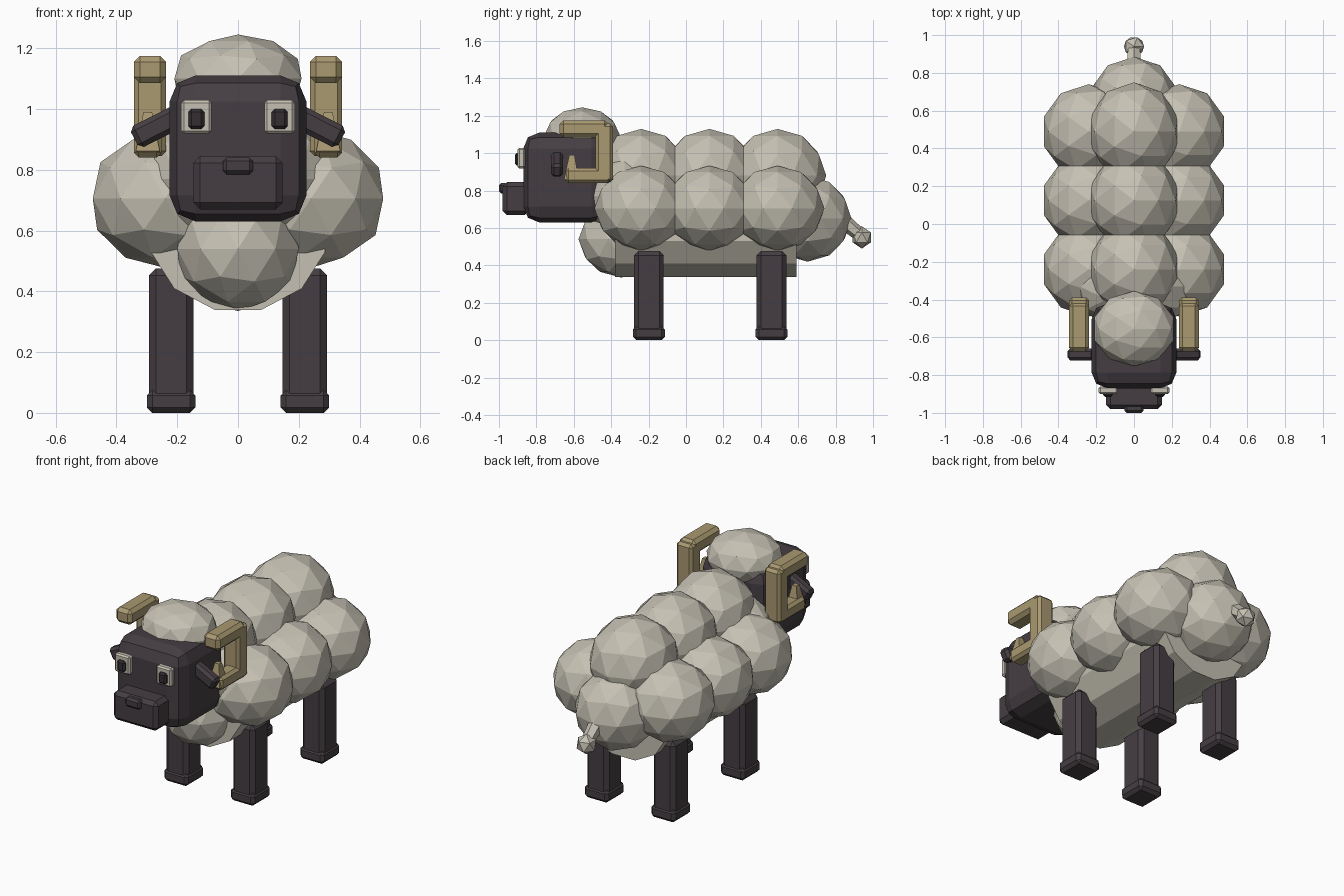
import bpy, bmesh, math
from mathutils import Vector, Matrix

cube = bpy.data.objects.get("Cube")
if cube:
    bpy.data.objects.remove(cube, do_unlink=True)


def material(name, rgb):
    m = bpy.data.materials.new(name)
    m.use_nodes = True
    m.diffuse_color = (*rgb, 1)
    m.node_tree.nodes["Principled BSDF"].inputs["Base Color"].default_value = (*rgb, 1)
    return m


WOOL = material("wool_cream", (0.56, 0.53, 0.45))
DARK = material("dark_hide", (0.06, 0.048, 0.056))
HORN = material("horn_tan", (0.40, 0.32, 0.165))
EYE = material("eye_white", (0.56, 0.53, 0.45))
PUPIL = material("pupil_black", (0.035, 0.027, 0.033))


def finish(name, bm, mat):
    mesh = bpy.data.meshes.new(name)
    bm.to_mesh(mesh)
    bm.free()
    mesh.materials.append(mat)
    obj = bpy.data.objects.new(name, mesh)
    bpy.context.collection.objects.link(obj)
    return obj


def box(name, center, size, mat, bevel=0.015, segments=1, turn=0.0):
    """Bevelled block, optionally turned about the y axis."""
    bm = bmesh.new()
    bmesh.ops.create_cube(bm, size=1)
    bmesh.ops.scale(bm, vec=size, verts=bm.verts)
    bmesh.ops.bevel(bm, geom=bm.edges[:], offset=bevel, segments=segments,
                    profile=0.5, affect='EDGES')
    bmesh.ops.transform(bm, matrix=Matrix.Translation(center) @ Matrix.Rotation(turn, 4, 'Y'),
                        verts=bm.verts)
    return finish(name, bm, mat)


def span(name, x, y, z, mat, bevel=0.015, segments=1):
    """Bevelled block given by its limits on each axis."""
    lo, hi = Vector((x[0], y[0], z[0])), Vector((x[1], y[1], z[1]))
    return box(name, (lo + hi) / 2, hi - lo, mat, bevel, segments)


def puff(name, center, radii, detail=2):
    """Faceted tuft of wool."""
    bm = bmesh.new()
    bmesh.ops.create_icosphere(bm, subdivisions=detail, radius=1)
    bmesh.ops.scale(bm, vec=radii, verts=bm.verts)
    bmesh.ops.translate(bm, vec=center, verts=bm.verts)
    return finish(name, bm, WOOL)


def rod(name, a, b, r1, r2, mat, sides, widen=1.0, roll=0.0):
    """Straight tapered prism from a to b."""
    a, b = Vector(a), Vector(b)
    bm = bmesh.new()
    bmesh.ops.create_cone(bm, cap_ends=True, segments=sides, radius1=r1, radius2=r2,
                          depth=(b - a).length)
    bmesh.ops.rotate(bm, cent=(0, 0, 0), matrix=Matrix.Rotation(roll, 3, 'Z'), verts=bm.verts)
    q = Vector((0, 0, 1)).rotation_difference(b - a).to_matrix()
    bmesh.ops.rotate(bm, cent=(0, 0, 0), matrix=q, verts=bm.verts)
    bmesh.ops.scale(bm, vec=(widen, 1, 1), verts=bm.verts)
    bmesh.ops.translate(bm, vec=(a + b) / 2, verts=bm.verts)
    return finish(name, bm, mat)


# Body core and rows of wool
rod("body", (0, -0.38, 0.6), (0, 0.59, 0.6), 0.27, 0.27, WOOL, 12, 1.1, math.radians(15))
for i, y in enumerate((-0.24, 0.125, 0.49)):
    puff(f"back_wool_{i}", (0, y, 0.88), (0.245, 0.26, 0.25))
    for s, side in ((1, "left"), (-1, "right")):
        puff(f"{side}_wool_{i}", (s * 0.24, y, 0.705), (0.25, 0.25, 0.228))
puff("neck_wool", (0, -0.33, 0.77), (0.34, 0.225, 0.24))
puff("chest_wool", (0, -0.345, 0.54), (0.21, 0.23, 0.205))
puff("rump_wool", (0, 0.65, 0.65), (0.235, 0.235, 0.23))

# Tail
rod("tail", (0, 0.82, 0.655), (0, 0.945, 0.55), 0.045, 0.034, WOOL, 6)
puff("tail_tip", (0, 0.94, 0.55), (0.06, 0.057, 0.06), 1)

# Head, muzzle and woolly cap
span("head", (-0.225, 0.225), (-0.87, -0.42), (0.63, 1.11), DARK, 0.085, 2)
span("muzzle", (-0.147, 0.147), (-0.98, -0.84), (0.67, 0.845), DARK, 0.022)
span("nose", (-0.05, 0.05), (-1.0, -0.955), (0.785, 0.84), DARK, 0.012)
puff("cap_wool", (0, -0.555, 1.1), (0.22, 0.2, 0.145))

for s, side in ((1, "left"), (-1, "right")):
    # Eyes and ears
    box(f"{side}_eye", (s * 0.137, -0.88, 0.974), (0.1, 0.04, 0.11), EYE, 0.009)
    box(f"{side}_pupil", (s * 0.137, -0.9, 0.967), (0.052, 0.03, 0.066), PUPIL, 0.01)
    box(f"{side}_ear", (s * 0.268, -0.69, 0.94), (0.165, 0.064, 0.078), DARK, 0.016,
        turn=s * math.radians(27))

    # Squared curling horns
    x = sorted((s * 0.237, s * 0.343))
    span(f"{side}_horn_top", x, (-0.675, -0.415), (1.085, 1.175), HORN, 0.02)
    span(f"{side}_horn_back", x, (-0.485, -0.39), (0.845, 1.16), HORN, 0.016)
    low = sorted((s * 0.252, s * 0.343))
    span(f"{side}_horn_bottom", low, (-0.645, -0.4), (0.84, 0.92), HORN, 0.016)
    rod(f"{side}_horn_tip", (s * 0.297, -0.613, 0.86), (s * 0.297, -0.61, 0.99),
        0.056, 0.02, HORN, 4, 1.0, math.radians(45))

    # Legs and hooves
    for end, y in (("front", -0.198), ("back", 0.457)):
        span(f"{end}_{side}_leg", sorted((s * 0.147, s * 0.293)), (y - 0.079, y + 0.079),
             (0.03, 0.475), DARK, 0.023)
        span(f"{end}_{side}_hoof", sorted((s * 0.14, s * 0.3)), (y - 0.086, y + 0.086),
             (0.0, 0.075), DARK, 0.018)
